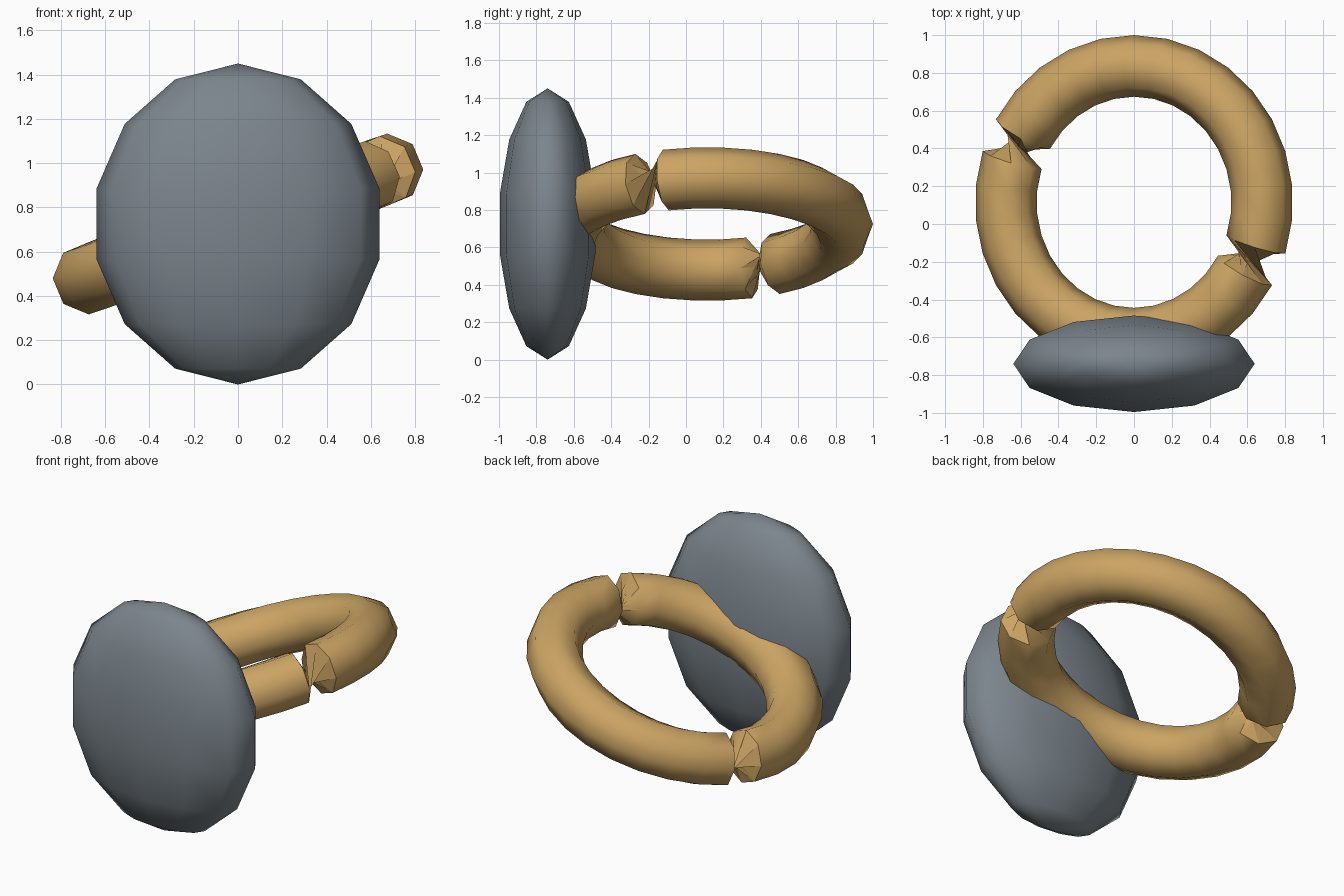
import bpy, bmesh, math
from mathutils import Vector, Matrix

if "Cube" in bpy.data.objects:
    bpy.data.objects.remove(bpy.data.objects["Cube"])


def material(name, rgb):
    m = bpy.data.materials.new(name)
    m.diffuse_color = (*rgb, 1)
    m.use_nodes = True
    m.node_tree.nodes["Principled BSDF"].inputs["Base Color"].default_value = m.diffuse_color
    return m


def finish(bm, name, mat, angle):
    mesh = bpy.data.meshes.new(name)
    bm.to_mesh(mesh)
    bm.free()
    mesh.materials.append(mat)
    ob = bpy.data.objects.new(name, mesh)
    bpy.context.collection.objects.link(ob)
    bpy.ops.object.select_all(action='DESELECT')
    ob.select_set(True)
    bpy.context.view_layer.objects.active = ob
    bpy.ops.object.shade_smooth_by_angle(angle=math.radians(angle))
    return ob


gold = material("gold", (0.60, 0.37, 0.125))
slate = material("slate_grey", (0.20, 0.235, 0.265))

# Flattened stone at the front of the ring
bm = bmesh.new()
bmesh.ops.create_uvsphere(bm, u_segments=12, v_segments=7, radius=1)
bmesh.ops.transform(bm, verts=bm.verts, matrix=Matrix.Translation((0, -0.74, 0.725))
                    @ Matrix.Diagonal((0.655, 0.262, 0.725, 1)))
finish(bm, "stone", slate, 180)

# Tilted band: an eight-sided tube whose section flips half a turn at two joints
SEGMENTS, SIDES = 30, 8
RADIUS, TUBE, TILT = 0.722, 0.163, math.radians(20)
centre = Vector((0, 0.115, 0.725))
tilt = Matrix.Rotation(-TILT, 3, 'Y')
bm = bmesh.new()
rings = []
for i in range(SEGMENTS):
    a = math.radians(6 + 12 * i)
    point = centre + tilt @ Vector((math.cos(a), math.sin(a), 0)) * RADIUS
    tangent = tilt @ Vector((-math.sin(a), math.cos(a), 0))
    side = tangent.cross(Vector((0, 0, 1))).normalized()
    up = side.cross(tangent)
    flip = math.pi if 13 <= i <= 27 else 0
    ring = []
    for j in range(SIDES):
        b = math.tau * j / SIDES + flip
        ring.append(bm.verts.new(point + (side * math.cos(b) + up * math.sin(b)) * TUBE))
    rings.append(ring)

for i in range(SEGMENTS):
    r, s = rings[i], rings[(i + 1) % SEGMENTS]
    for j in range(SIDES):
        k = (j + 1) % SIDES
        if i in (12, 27):  # pinched joints
            bm.faces.new((r[j], r[k], s[j]))
            bm.faces.new((r[k], s[k], s[j]))
        else:
            bm.faces.new((r[j], r[k], s[k], s[j]))
# Make the band face outward
bm.normal_update()
f = rings[0][0].link_faces[0]
if f.normal.dot(rings[0][0].co - centre) < 0:
    bmesh.ops.reverse_faces(bm, faces=bm.faces[:])
finish(bm, "band", gold, 60)
